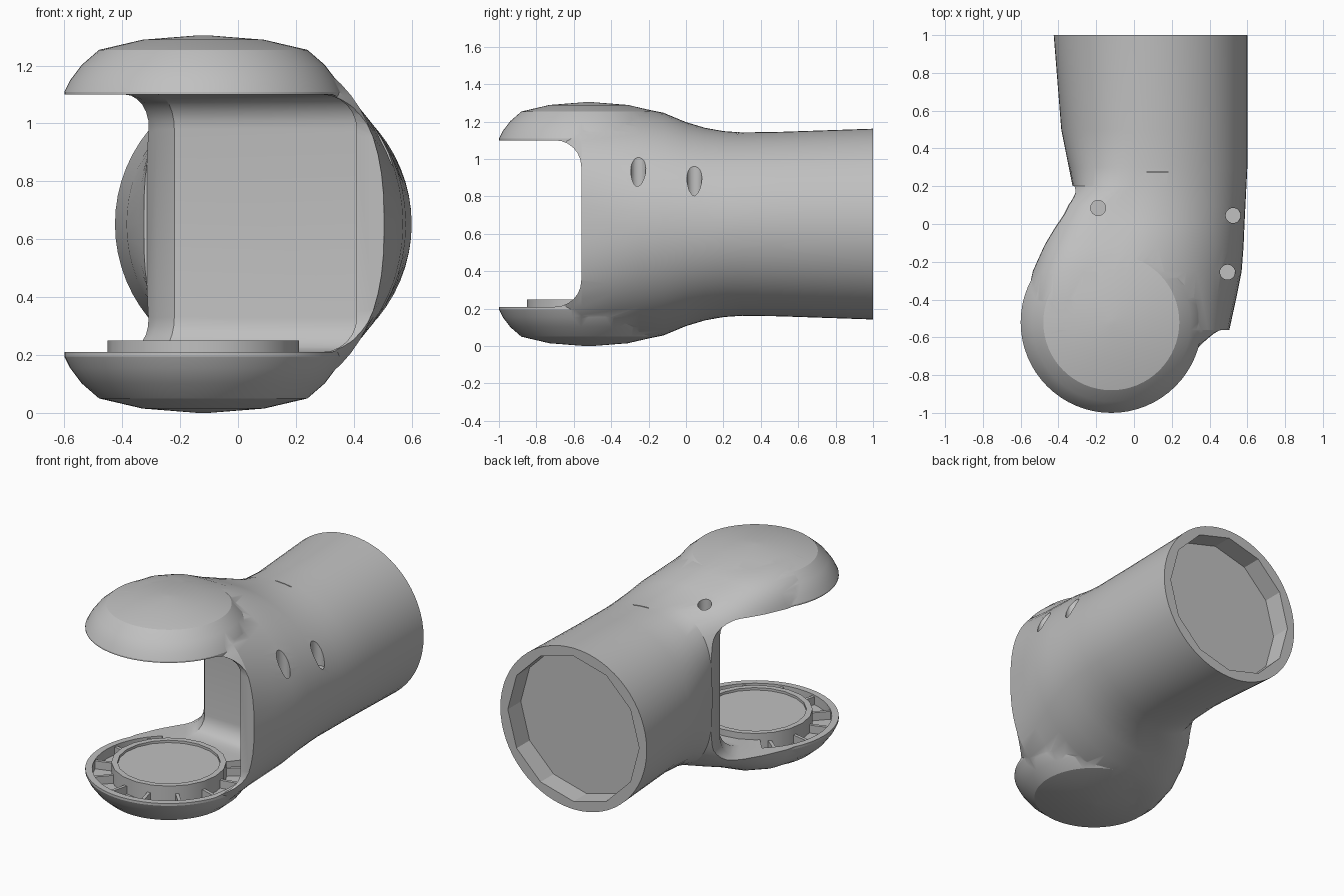
import bpy, bmesh
from math import sin, cos, pi, radians

cube = bpy.data.objects.get("Cube")
if cube:
    bpy.data.objects.remove(cube, do_unlink=True)

grey = bpy.data.materials.new("plain grey")
grey.use_nodes = True
colour = (0.53, 0.53, 0.53, 1)
grey.diffuse_color = colour
grey.node_tree.nodes["Principled BSDF"].inputs["Base Color"].default_value = colour

JX, JY, MID = -0.12, -0.52, 0.652   # joint axis and mid height


def finish(name, bm):
    bmesh.ops.recalc_face_normals(bm, faces=bm.faces)
    mesh = bpy.data.meshes.new(name)
    bm.to_mesh(mesh)
    bm.free()
    mesh.materials.append(grey)
    ob = bpy.data.objects.new(name, mesh)
    bpy.context.collection.objects.link(ob)
    return ob


def loft(name, rings):
    bm = bmesh.new()
    loops = [[bm.verts.new(p) for p in ring] for ring in rings]
    n = len(loops[0])
    for a, b in zip(loops, loops[1:]):
        for i in range(n):
            j = (i + 1) % n
            bm.faces.new((a[i], a[j], b[j], b[i]))
    bm.faces.new(loops[0])
    bm.faces.new(loops[-1])
    return finish(name, bm)


def circle(r, z, n, x=JX, y=JY):
    return [(x + r * cos(2 * pi * i / n), y + r * sin(2 * pi * i / n), z) for i in range(n)]


def cylinder(name, x, y, r, z0, z1, n=24):
    return loft(name, [circle(r, z0, n, x, y), circle(r, z1, n, x, y)])


def prism(name, plan, z0, z1, bevel=0):
    ob = loft(name, [[(x, y, z) for x, y in plan] for z in (z0, z1)])
    if bevel:
        bm = bmesh.new()
        bm.from_mesh(ob.data)
        flat = [e for e in bm.edges if abs(e.verts[0].co.z - e.verts[1].co.z) < 1e-4]
        bmesh.ops.bevel(bm, geom=flat, offset=bevel, segments=6, profile=0.5, affect='EDGES')
        bm.to_mesh(ob.data)
        bm.free()
    return ob


def combine(target, other, operation):
    mod = target.modifiers.new("cut", 'BOOLEAN')
    mod.operation, mod.solver, mod.object = operation, 'EXACT', other
    bpy.context.view_layer.objects.active = target
    bpy.ops.object.modifier_apply(modifier=mod.name)
    bpy.data.objects.remove(other, do_unlink=True)


def smooth(ob, angle=25):
    bpy.ops.object.select_all(action='DESELECT')
    ob.select_set(True)
    bpy.context.view_layer.objects.active = ob
    bpy.ops.object.shade_smooth_by_angle(angle=radians(angle))


# Arm body: y, left x, right x, centre x, half height, left and right squareness
stations = [
    (-0.72, -0.50, 0.385, -0.12, 0.61, 4.5, 2.6),
    (-0.67, -0.54, 0.425, -0.12, 0.62, 4.5, 2.6),
    (-0.61, -0.57, 0.47, -0.12, 0.63, 4.5, 2.6),
    (-0.56, -0.585, 0.505, -0.12, 0.635, 4.5, 2.55),
    (-0.40, -0.59, 0.54, -0.12, 0.635, 4.5, 2.2),
    (-0.25, -0.56, 0.57, -0.10, 0.622, 4.5, 2.05),
    (-0.12, -0.51, 0.58, -0.07, 0.595, 4.3, 2.05),
    (0.0, -0.46, 0.585, -0.01, 0.545, 4.2, 2.05),
    (0.1, -0.41, 0.59, 0.03, 0.515, 4, 2.05),
    (0.2, -0.325, 0.595, 0.07, 0.497, 3, 2),
    (0.3, -0.345, 0.6, 0.085, 0.49, 2.4, 2),
    (0.5, -0.385, 0.6, 0.085, 0.493, 2, 2),
    (1.0, -0.425, 0.6, 0.085, 0.51, 2, 2),
]


def section(y, left, right, centre, h, nl, nr, count=64):
    ring = []
    for i in range(count):
        c, s = cos(2 * pi * i / count), sin(2 * pi * i / count)
        n, w = (nr, right - centre) if c > 0 else (nl, centre - left)
        u, v = abs(c) ** (2 / n), abs(s) ** (2 / n)
        ring.append((centre + (w * u if c > 0 else -w * u), y, MID + (h * v if s > 0 else -h * v)))
    return ring


body = loft("arm_body", [section(*s) for s in stations])

# Domed joint caps, made as one round drum before the gap is cut
dome = [(0.02, 0), (0.21, 0.015), (0.36, 0.05), (0.42, 0.102), (0.46, 0.155), (0.48, 0.195)]
profile = dome + [(r, 2 * MID - z) for r, z in reversed(dome)]
combine(body, loft("joint_drum", [circle(r, z, 64) for r, z in profile]), 'UNION')

# Open the fork: across the front, then the pocket and its open left side
combine(body, prism("front_gap", [(-2, -2), (2, -2), (2, -0.56), (-2, -0.56)], 0.21, 1.1, 0.14), 'DIFFERENCE')
pocket = [(0.41, -2), (0.41, -0.02), (-0.22, -0.02), (-0.28, 0.06), (-0.315, 0.2), (-2, 0.3), (-2, -2)]
combine(body, prism("pocket", pocket, 0.21, 1.1, 0.12), 'DIFFERENCE')

# Ring groove in the lower cap, left solid toward the arm
arc = [radians(130 + 280 * i / 40) for i in range(41)]
groove = [(JX + 0.44 * cos(a), JY + 0.44 * sin(a)) for a in arc]
groove += [(JX + 0.31 * cos(a), JY + 0.31 * sin(a)) for a in reversed(arc)]
combine(body, prism("groove", groove, 0.15, 0.4), 'DIFFERENCE')

# Recess in the rear end of the tube
recess = [[(0.088 + 0.46 * cos(2 * pi * i / 12), y, MID + 0.46 * sin(2 * pi * i / 12))
           for i in range(12)] for y in (0.87, 1.2)]
combine(body, loft("rear_recess", recess), 'DIFFERENCE')

# Screw holes and the fine slot on top
for x, y, floor in ((0.525, 0.045, 0.8), (0.495, -0.255, 0.82), (-0.19, 0.085, 1.11)):
    combine(body, cylinder("screw_hole", x, y, 0.04, floor, 1.5), 'DIFFERENCE')
slot = [(0.07, 0.272), (0.18, 0.272), (0.18, 0.278), (0.07, 0.278)]
combine(body, prism("slot", slot, 1.1, 1.3), 'DIFFERENCE')
smooth(body)

# Bearing disc with a slightly sunken face
disc = loft("bearing_disc", [circle(r, z, 20) for r, z in
                             ((0.33, 0.14), (0.33, 0.25), (0.295, 0.25), (0.295, 0.235))])
smooth(disc)

# Ribs bridging the groove
for k in range(10):
    a = radians(140 + 260 * k / 9)
    dx, dy, t = cos(a), sin(a), 0.01
    plan = [(JX + r * dx - s * dy, JY + r * dy + s * dx)
            for r, s in ((0.32, -t), (0.445, -t), (0.445, t), (0.32, t))]
    prism("groove_rib", plan, 0.145, 0.2)
